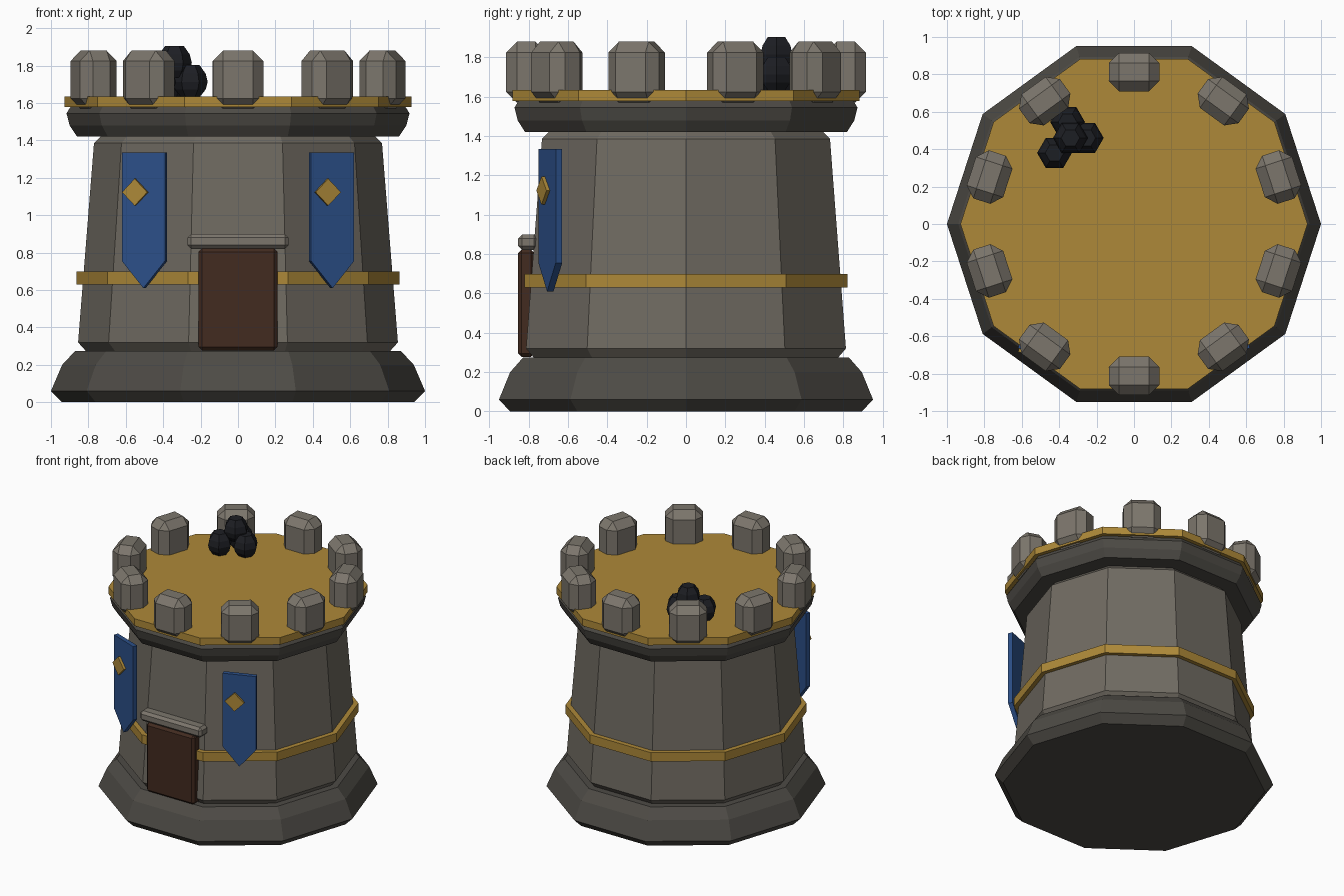
import bpy, bmesh
from math import cos, sin, pi, radians
from mathutils import Matrix, Vector

if "Cube" in bpy.data.objects:
    bpy.data.objects.remove(bpy.data.objects["Cube"])


def material(name, rgb):
    m = bpy.data.materials.new(name)
    m.diffuse_color = (*rgb, 1)
    m.use_nodes = True
    m.node_tree.nodes["Principled BSDF"].inputs["Base Color"].default_value = m.diffuse_color
    return m


stone = material("stone", (0.16, 0.145, 0.12))
dark_stone = material("dark_stone", (0.075, 0.07, 0.06))
pale_stone = material("pale_stone", (0.2, 0.18, 0.15))
gold = material("gold", (0.42, 0.25, 0.04))
blue = material("blue_cloth", (0.025, 0.08, 0.25))
wood = material("dark_wood", (0.055, 0.024, 0.014))
iron = material("iron", (0.012, 0.013, 0.017))


def finish(name, bm, mat, matrix=Matrix()):
    bmesh.ops.recalc_face_normals(bm, faces=bm.faces)
    mesh = bpy.data.meshes.new(name)
    bm.to_mesh(mesh)
    bm.free()
    ob = bpy.data.objects.new(name, mesh)
    ob.matrix_world = matrix
    mesh.materials.append(mat)
    bpy.context.collection.objects.link(ob)
    return ob


def lathe(name, profile, sides, mat, loc=(0, 0, 0)):
    """Closed faceted solid from (radius, z) pairs, a corner on +x."""
    bm = bmesh.new()
    rings = [[bm.verts.new((r * cos(2 * pi * i / sides), r * sin(2 * pi * i / sides), z))
              for i in range(sides)] for r, z in profile]
    for a, b in zip(rings, rings[1:]):
        for i in range(sides):
            j = (i + 1) % sides
            bm.faces.new((a[i], a[j], b[j], b[i]))
    bm.faces.new(rings[0])
    bm.faces.new(rings[-1])
    return finish(name, bm, mat, Matrix.Translation(loc))


def block(name, size, matrix, mat, bevel=0.0):
    bm = bmesh.new()
    bmesh.ops.create_cube(bm, size=1)
    bmesh.ops.scale(bm, vec=size, verts=bm.verts)
    if bevel:
        bmesh.ops.bevel(bm, geom=bm.edges[:], offset=bevel, segments=1,
                        affect='EDGES', profile=0.5)
    return finish(name, bm, mat, matrix)


def plate(name, outline, thick, matrix, mat):
    """Flat (x, z) outline given thickness along y."""
    bm = bmesh.new()
    face = bm.faces.new([bm.verts.new((x, -thick / 2, z)) for x, z in outline])
    ext = bmesh.ops.extrude_face_region(bm, geom=[face])
    bmesh.ops.translate(bm, vec=(0, thick, 0),
                        verts=[v for v in ext["geom"] if isinstance(v, bmesh.types.BMVert)])
    return finish(name, bm, mat, matrix)


# Ten-sided tower
lathe("base", [(0.94, 0), (1.0, 0.06), (0.94, 0.2), (0.87, 0.275)], 10, dark_stone)
lathe("wall", [(0.81, 0.27), (0.855, 0.32), (0.77, 1.385), (0.735, 1.42)], 10, stone)
lathe("wall_band", [(0.863, 0.63), (0.863, 0.7)], 10, gold)
lathe("parapet_ring", [(0.86, 1.42), (0.9, 1.48), (0.917, 1.545), (0.895, 1.58)], 10, dark_stone)
lathe("deck", [(0.928, 1.578), (0.928, 1.635)], 10, gold)

# Merlons centred on the sides
for k in range(10):
    m = Matrix.Rotation(pi / 10 + k * pi / 5, 4, 'Z') @ Matrix.Translation((0.812, 0, 1.725))
    block(f"merlon_{k + 1}", (0.205, 0.27, 0.31), m, pale_stone, 0.055)

# Door and lintel
block("door", (0.42, 0.085, 0.545), Matrix.Translation((0, -0.812, 0.55)), wood, 0.018)
block("door_lintel", (0.54, 0.1, 0.08), Matrix.Translation((0, -0.803, 0.86)), pale_stone, 0.02)

# Banners with emblem diamonds
banner = [(-0.123, 1.335), (0.123, 1.335), (0.123, 0.755), (0, 0.61), (-0.123, 0.755)]
diamond = [(0, 0.072), (0.072, 0), (0, -0.072), (-0.072, 0)]
for side, label, shift in ((-1, "left", -0.043), (1, "right", -0.032)):
    m = Matrix.Translation((side * 0.5, -0.69, 0)) @ Matrix.Rotation(radians(side * 21), 4, 'Z')
    plate(f"{label}_banner", banner, 0.035, m, blue)
    plate(f"{label}_emblem", diamond, 0.024, m @ Matrix.Translation((shift, -0.024, 1.123)), gold)

# Pile of cannonballs
ball = [(0.05, -0.085), (0.082, -0.045), (0.093, -0.005), (0.082, 0.04), (0.05, 0.085)]
for k, loc in enumerate([(-0.425, 0.38, 1.717), (-0.355, 0.545, 1.717),
                         (-0.255, 0.46, 1.717), (-0.34, 0.46, 1.82)]):
    lathe(f"cannonball_{k + 1}", ball, 6, iron, loc)
